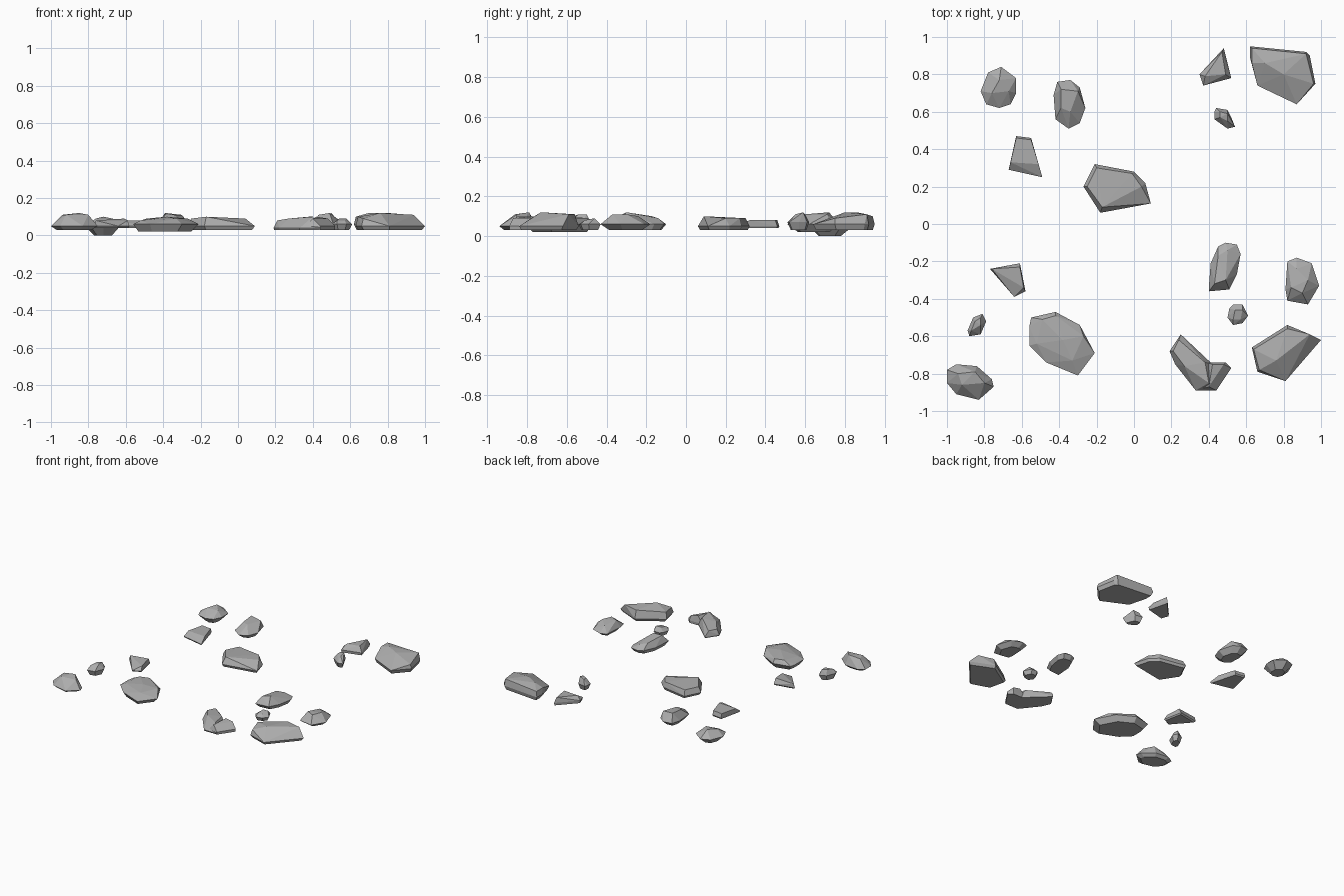
import bpy
import bmesh
from mathutils import Vector

cube = bpy.data.objects.get("Cube")
if cube:
    bpy.data.objects.remove(cube, do_unlink=True)

# One plain grey stone colour for every rock
stone = bpy.data.materials.new("stone_grey")
stone.use_nodes = True
grey = (0.42, 0.42, 0.42, 1)
stone.diffuse_color = grey
stone.node_tree.nodes["Principled BSDF"].inputs["Base Color"].default_value = grey

UNIT = 0.01  # rock measurements are in hundredths


def add_hull(mesh, points):
    """Wrap the points in a faceted convex shell."""
    verts = [mesh.verts.new(Vector(point) * UNIT) for point in points]
    result = bmesh.ops.convex_hull(mesh, input=verts)
    loose = {item for key in ("geom_interior", "geom_unused") for item in result[key]}
    loose = [item for item in loose if isinstance(item, bmesh.types.BMVert)]
    bmesh.ops.delete(mesh, geom=loose, context="VERTS")


def rock_points(outline, crest, base, waist, taper):
    """Tapered base ring, full-width waist ring and the crest vertices."""
    count = len(outline)
    middle_x = sum(x for x, y in outline) / count
    middle_y = sum(y for x, y in outline) / count
    points = list(crest)
    for x, y in outline:
        points.append((x, y, waist))
        points.append((middle_x + (x - middle_x) * taper,
                       middle_y + (y - middle_y) * taper, base))
    return points


def rock(name, *lobes):
    """Build one rock from one or more convex lobes."""
    mesh = bmesh.new()
    for lobe in lobes:
        add_hull(mesh, rock_points(**lobe))
    bmesh.ops.recalc_face_normals(mesh, faces=mesh.faces)
    data = bpy.data.meshes.new(name)
    mesh.to_mesh(data)
    mesh.free()
    data.materials.append(stone)
    bpy.context.collection.objects.link(bpy.data.objects.new(name, data))


def lobe(outline, crest, base=3, waist=6, taper=0.8):
    return dict(outline=outline, crest=crest, base=base, waist=waist, taper=taper)


# Rounded stones at the back left
rock("round_stone_back_left", lobe(
    outline=[(-71, 84), (-63, 78), (-63, 70), (-66, 64), (-72, 62), (-79, 64), (-82, 71), (-78, 81)],
    crest=[(-72, 77, 10), (-67, 71, 9), (-76, 70, 9)],
    base=0, waist=5, taper=0.5))
rock("round_stone_back_middle", lobe(
    outline=[(-34, 77), (-29, 73), (-26, 62), (-29, 54), (-35, 51), (-42, 56), (-43, 69), (-41, 76)],
    crest=[(-39, 72, 12), (-30, 71, 11), (-34, 60, 11), (-39, 62, 11)],
    base=2, waist=6, taper=0.6))

# Angular shards and slab at the centre left
rock("shard_back_left", lobe(
    outline=[(-63, 47), (-55, 46), (-49, 25), (-67, 29)],
    crest=[(-63, 46, 8), (-55, 45, 8), (-66, 33, 8), (-51, 32, 8)],
    base=4, waist=5, taper=0.95))
rock("slab_centre", lobe(
    outline=[(-21, 32), (0, 28), (6, 22), (9, 11), (-18, 6), (-27, 20)],
    crest=[(-20, 30, 9), (-1, 27, 9), (4, 20, 9), (-17, 9, 10), (-25, 20, 9)],
    base=3, waist=5, taper=0.92))
rock("shard_front_left", lobe(
    outline=[(-77, -24), (-61, -21), (-58, -36), (-64, -39)],
    crest=[(-76, -24, 8), (-61, -23, 9), (-59, -34, 8)],
    base=4, waist=5, taper=0.9))

# Group at the back right
rock("shard_back_right", lobe(
    outline=[(35, 80), (48, 94), (52, 78), (37, 74)],
    crest=[(47, 92, 9), (49, 80, 9), (38, 79, 8)],
    base=3, waist=5, taper=0.95))
rock("boulder_back_right", lobe(
    outline=[(62, 95), (92, 92), (94, 90), (97, 75), (87, 64), (66, 74), (62, 89)],
    crest=[(63, 86, 10), (70, 86, 12), (80, 80, 12), (92, 91, 11), (63, 94, 10), (96, 75, 9)],
    base=3, waist=6, taper=0.92))
rock("pebble_back_right", lobe(
    outline=[(44, 62), (50, 61), (52, 57), (54, 52), (50, 51), (43, 56), (43, 60)],
    crest=[(46, 60, 11), (50, 59, 12), (50, 55, 11), (46, 57, 11)],
    base=3, waist=7, taper=0.7))

# Group at the front left
rock("pebble_front_left", lobe(
    outline=[(-81, -48), (-79, -52), (-82, -59), (-88, -60), (-89, -57), (-86, -50)],
    crest=[(-82, -50, 11), (-82, -54, 11), (-87, -57, 10), (-85, -52, 11)],
    base=3, waist=7, taper=0.7))
rock("round_stone_front_left", lobe(
    outline=[(-95, -75), (-84, -76), (-76, -83), (-75, -87), (-83, -94), (-95, -91), (-100, -85), (-100, -78)],
    crest=[(-94, -80, 11), (-85, -79, 12), (-80, -85, 11), (-92, -86, 11)],
    base=3, waist=5, taper=0.75))
rock("boulder_front_left", lobe(
    outline=[(-55, -50), (-42, -47), (-29, -54), (-21, -69), (-30, -81), (-47, -74), (-56, -65), (-56, -55)],
    crest=[(-49, -51, 9), (-42, -49, 9), (-27, -60, 9), (-38, -62, 10), (-33, -73, 9), (-52, -64, 8)],
    base=2, waist=6, taper=0.8))

# Group at the front right
rock("long_stone_front_right", lobe(
    outline=[(49, -10), (55, -11), (57, -16), (55, -27), (51, -35), (40, -36), (40, -34), (41, -21), (45, -12)],
    crest=[(45, -17, 10), (50, -14, 9), (49, -30, 12), (43, -32, 11)],
    base=3, waist=6, taper=0.8))
rock("round_stone_right", lobe(
    outline=[(87, -18), (95, -21), (99, -33), (93, -43), (82, -41), (81, -35), (82, -20)],
    crest=[(87, -24, 10), (93, -30, 11), (84, -34, 11), (90, -37, 11)],
    base=3, waist=6, taper=0.65))
rock("pebble_front_right", lobe(
    outline=[(53, -43), (58, -43), (61, -49), (58, -53), (53, -54), (50, -50), (51, -45)],
    crest=[(54, -46, 9), (58, -46, 9), (57, -51, 8), (53, -51, 8)],
    base=3, waist=6, taper=0.75))
rock("forked_boulder_front_right",
     lobe(outline=[(25, -59), (30, -64), (42, -75), (44, -89), (33, -89), (22, -75), (19, -68)],
          crest=[(24, -62, 8), (21, -68, 8), (38, -74, 10), (40, -85, 10), (27, -76, 9)],
          waist=4, taper=0.97),
     lobe(outline=[(38, -74), (49, -74), (52, -77), (44, -89), (36, -88)],
          crest=[(42, -75, 10), (48, -75, 9), (40, -87, 9)],
          waist=5, taper=0.97))
rock("boulder_front_right", lobe(
    outline=[(82, -54), (100, -62), (91, -70), (81, -84), (66, -79), (63, -66)],
    crest=[(82, -56, 11), (94, -59, 11), (76, -73, 12), (64, -67, 10), (67, -78, 9)],
    base=3, waist=5, taper=0.92))
